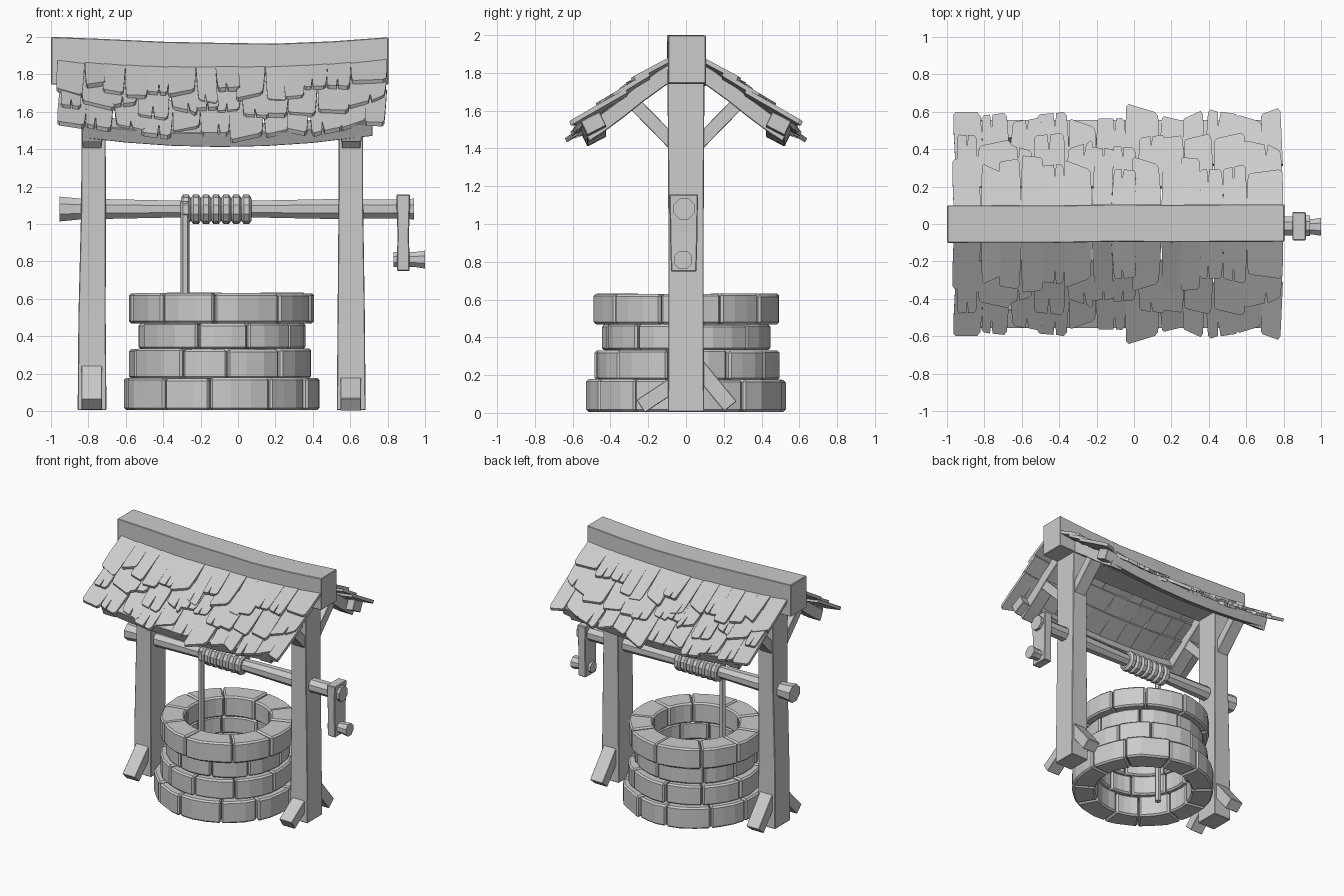
import bpy, bmesh, math, random
from mathutils import Vector as V

if "Cube" in bpy.data.objects:
    bpy.data.objects.remove(bpy.data.objects["Cube"])

random.seed(7)
CX = -0.09                      # centre line of well and roof
POSTS = (-0.78, 0.605)


def finish(name, bm, bevel=0.0, mirror=False):
    bmesh.ops.recalc_face_normals(bm, faces=bm.faces)
    me = bpy.data.meshes.new(name)
    bm.to_mesh(me)
    bm.free()
    ob = bpy.data.objects.new(name, me)
    bpy.context.collection.objects.link(ob)
    if bevel:
        m = ob.modifiers.new("Bevel", 'BEVEL')
        m.width, m.segments, m.limit_method = bevel, 1, 'ANGLE'
        m.angle_limit = math.radians(40)
    if mirror:
        m = ob.modifiers.new("Mirror", 'MIRROR')
        m.use_axis = (False, True, False)
        m.use_clip = m.use_mirror_merge = False
    return ob


def loft(bm, rings):
    loops = [[bm.verts.new(p) for p in r] for r in rings]
    n = len(loops[0])
    for a, b in zip(loops, loops[1:]):
        for i in range(n):
            bm.faces.new((a[i], a[(i + 1) % n], b[(i + 1) % n], b[i]))
    bm.faces.new(loops[0])
    bm.faces.new(loops[-1])


def rect(c, a, b):
    c, a, b = V(c), V(a), V(b)
    return [c - a - b, c + a - b, c + a + b, c - a + b]


def octagon(x, y, z, r, n=8):
    return [V((x, y + r * math.cos(t), z + r * math.sin(t)))
            for t in ((i + .5) * 2 * math.pi / n for i in range(n))]


def lofted(name, rings, bevel=0.0, mirror=False):
    bm = bmesh.new()
    loft(bm, rings)
    return finish(name, bm, bevel, mirror)


def strut(name, x, p, q, half_x, half_t, mirror=False):
    d = (V((0, q[0], q[1])) - V((0, p[0], p[1]))).normalized()
    side = V((0, -d.z, d.y)) * half_t
    return lofted(name, [rect((x, *e), (half_x, 0, 0), side) for e in (p, q)], .003, mirror)


# stone courses of the well: z0, z1, outer radius, inner radius, stones, turn
courses = [(0.006, .178, .533, .36, 11, .1), (.174, .335, .493, .335, 10, .45),
           (.332, .472, .452, .325, 9, .15), (.469, .632, .498, .315, 10, .3)]
for k, (z0, z1, ro, ri, n, turn) in enumerate(courses):
    bm = bmesh.new()
    cuts = [turn + (i + random.uniform(-.14, .14)) * 2 * math.pi / n for i in range(n)]
    cuts.append(cuts[0] + 2 * math.pi)
    for a, b in zip(cuts, cuts[1:]):
        rings, g = [], .003 / ro
        dr, dz = random.uniform(-.012, .002), random.uniform(-.006, .002)
        for j in range(4):
            t = a + g + (b - a - 2 * g) * j / 3
            r = ro + dr + random.uniform(-.008, .006)
            c, s = math.cos(t), math.sin(t)
            rings.append([V((CX + q * c, q * s, z)) for q, z in
                          ((ri, z0), (r, z0), (r, z1 + dz), (ri, z1 + dz))])
        loft(bm, rings)
    finish(f"stone_course_{k + 1}", bm, .012)

# posts with knee braces and feet
for side, x in zip(("left", "right"), POSTS):
    lean = .008 if side == "left" else -.002
    lofted(f"{side}_post", [rect((x + dx, 0, z), (w, 0, 0), (0, h, 0)) for dx, z, w, h in
           ((0, .005, .077, .096), (0, .5, .073, .093), (lean, 1.1, .066, .094),
            (lean, 1.82, .064, .098))], .004)
    strut(f"{side}_post_knee_brace", x, (.06, 1.42), (.30, 1.665), .05, .036, True)
    f = .27 if side == "left" else .2
    strut(f"{side}_front_foot", x - .002, (-.05, f - .04), (-.24, .035), .055, .04)
    strut(f"{side}_back_foot", x + .004, (.05, .26), (.235, .035), .055, .042)


# sagging roof surface
PROF = [(.05, 1.90), (.09, 1.875), (.25, 1.765), (.4, 1.65), (.5, 1.585), (.56, 1.55), (.7, 1.48)]


def roof(x, y, lift=0.0):
    for (ya, za), (yb, zb) in zip(PROF, PROF[1:]):
        if y <= yb:
            z = za + (zb - za) * (y - ya) / (yb - ya)
            break
    depth = .03 + .05 * min(1, y / .56)
    return V((x, y, z + lift - depth * (1 - ((x - CX) / .9) ** 2)))


# ridge beam
xs = [-.998, -.7, -.4, -.1, .2, .5, .804]
tops = [2.0, 1.988, 1.974, 1.968, 1.964, 1.976, 1.998]
lofted("ridge_beam", [rect((x, random.uniform(-.006, .006), (t + b) / 2), (0, .1, 0), (0, 0, (t - b) / 2))
       for x, t, b in zip(xs, tops, (1.745, 1.74, 1.735, 1.73, 1.73, 1.735, 1.745))], .004)

# curved rafters and eave beams
for side, x in zip(("left", "right"), POSTS):
    lofted(f"{side}_rafter", [rect(roof(x, y, -.06), (.055, 0, 0), (0, .018, .04))
           for y in (.06, .15, .25, .35, .45, .53)], .004, True)
lofted("eave_beam", [rect(roof(x, .49, -.045), (0, .05, -.026), (0, .018, .037))
       for x in (-.83, -.6, -.35, -.1, .15, .4, .72)], .004, True)

# three overlapping rows of ragged shingles
bm = bmesh.new()
for row, (y0, y1) in enumerate(((.08, .32), (.2, .445), (.32, .58))):
    x = -.965 + random.uniform(-.005, .02)
    while x < .72:
        w = random.uniform(.10, .18)
        if x + w > .72:
            w = .795 - x
        end = y1 + random.uniform(-.04, .045)
        skew, slide = random.uniform(-.022, .022), random.uniform(-.015, .015)
        lift = random.uniform(-.006, .01)
        outline = [(0, 0, 0), (1, 0, 0), (1.0, .6, 0), (.98, .93, skew), (.88, 1, skew)]
        if random.random() < .4:        # split in the wood
            u = random.uniform(.35, .65)
            outline += [(u + .06, 1, 0), (u, random.uniform(.65, .8), 0), (u - .03, 1, 0)]
        outline += [(.1, 1, -skew), (.02, .95, -skew), (0, .6, 0)]
        top = []
        end_lift = (.045, .04, .02)[row] + lift
        a0, a1 = roof(x + w / 2, y0, .005), roof(x + w / 2, end, end_lift)
        tilt = roof(x + w, end).z - roof(x, end).z
        for u, v, dy in outline:
            p = a0.lerp(a1, v + dy / (end - y0))
            top.append(V((x + u * w + slide * v, p.y, p.z + tilt * (u - .5))))
        loft(bm, [top, [p - V((0, .01, .022)) for p in top]])
        x += w
finish("shingles", bm, 0, True)

# windlass axle, crank and handle
lofted("axle", [octagon(x, -.01, 1.08, r) for x, r in
       ((-.955, .072), (-.86, .062), (-.7, .057), (-.3, .048), (.1, .049), (.52, .058),
        (.7, .055), (.85, .055), (.94, .06))])
lofted("crank_arm", [rect((.883, -.012, z), (w, 0, 0), (0, h, 0)) for z, w, h in
       ((.748, .034, .067), (.95, .031, .073), (1.157, .037, .075))], .005)
lofted("crank_handle", [octagon(x, -.015, .81, r) for x, r in
       ((.83, .044), (.9, .043), (.95, .044), (1.0, .052))])

# rope wound on the axle, with its hanging end
coil = []
for i in range(7):
    x = -.305 + i * .054
    coil += [octagon(x + dx, -.01, 1.078, r, 10) for dx, r in
             ((0, .062), (.012, .079), (.04, .079), (.052, .062))]
lofted("rope_coil", coil)
lofted("hanging_rope", [[V((-.283 + .024 * math.cos(t), -.06 + .024 * math.sin(t), z))
       for t in (i * math.pi / 3 for i in range(6))] for z in (.02, .55, 1.12)])
